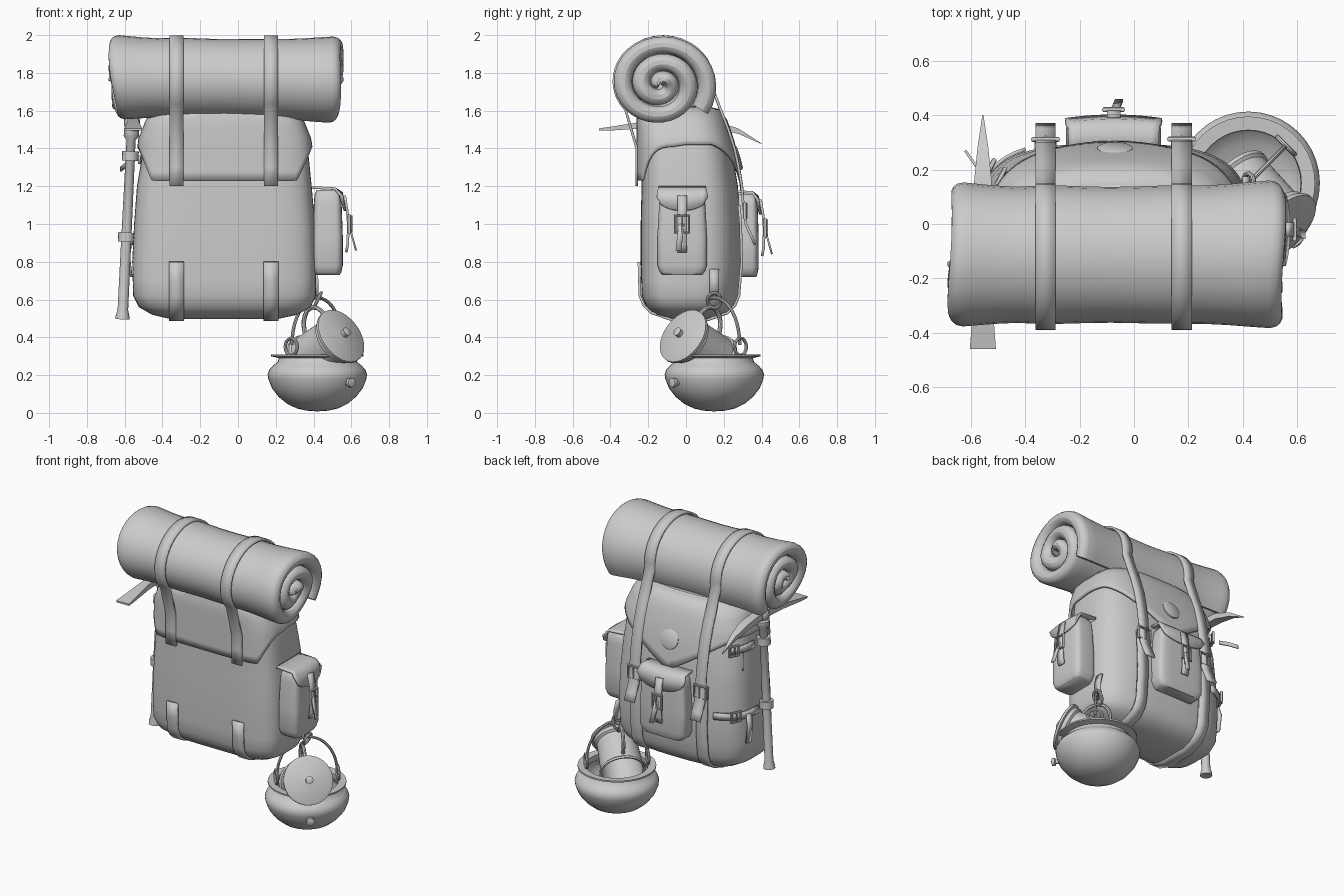
import bpy, bmesh, math
from math import sin, cos, pi, radians
from mathutils import Vector, Matrix

old = bpy.data.objects.get("Cube")
if old:
    bpy.data.objects.remove(old, do_unlink=True)

grey = bpy.data.materials.new("plain_grey")
grey.use_nodes = True
grey.diffuse_color = (0.6, 0.6, 0.6, 1)
grey.node_tree.nodes["Principled BSDF"].inputs["Base Color"].default_value = (0.6, 0.6, 0.6, 1)


def finish(ob, frame=None, angle=40):
    """Link, place, colour and smooth one part."""
    bpy.context.collection.objects.link(ob)
    ob.data.materials.append(grey)
    ob.matrix_world = frame or Matrix()
    bpy.ops.object.select_all(action='DESELECT')
    bpy.context.view_layer.objects.active = ob
    ob.select_set(True)
    if ob.type == 'CURVE':
        bpy.ops.object.convert(target='MESH')
        ob = bpy.context.object
    bpy.ops.object.shade_smooth_by_angle(angle=radians(angle))
    return ob


def grid(name, rows, closed=False, caps=False, thick=0, frame=None, angle=40):
    """Skin a list of equal rows of points."""
    bm = bmesh.new()
    vs = [[bm.verts.new(p) for p in row] for row in rows]
    n = len(rows[0])
    for a, b in zip(vs, vs[1:]):
        for i in range(n if closed else n - 1):
            j = (i + 1) % n
            bm.faces.new((a[i], a[j], b[j], b[i]))
    if caps:
        bm.faces.new(vs[0][::-1])
        bm.faces.new(vs[-1])
    bmesh.ops.recalc_face_normals(bm, faces=bm.faces)
    me = bpy.data.meshes.new(name)
    bm.to_mesh(me)
    bm.free()
    ob = bpy.data.objects.new(name, me)
    if thick:
        mod = ob.modifiers.new("thickness", 'SOLIDIFY')
        mod.thickness, mod.offset = thick, 0
    return finish(ob, frame, angle)


def ribbon(name, path, axis, width, thick=0.014, frame=None):
    side = Vector(axis) * width / 2
    return grid(name, [[Vector(p) - side, Vector(p) + side] for p in path], thick=thick, frame=frame)


def lathe(name, profile, frame=None, seg=32, angle=40):
    rows = [[(r * cos(2 * pi * i / seg), r * sin(2 * pi * i / seg), z) for i in range(seg)]
            for r, z in profile]
    return grid(name, rows, True, True, frame=frame, angle=angle)


def tube(name, pts, radius, cyclic=False, frame=None):
    cu = bpy.data.curves.new(name, 'CURVE')
    cu.dimensions, cu.bevel_depth, cu.bevel_resolution, cu.use_fill_caps = '3D', radius, 2, True
    sp = cu.splines.new('POLY')
    sp.points.add(len(pts) - 1)
    for p, co in zip(sp.points, pts):
        p.co = (*co, 1)
    sp.use_cyclic_u = cyclic
    return finish(bpy.data.objects.new(name, cu), frame)


def aim(origin, direction):
    return Matrix.Translation(origin) @ Vector(direction).to_track_quat('Z', 'Y').to_matrix().to_4x4()


# Body cross-sections: z, x range, y range
SECTIONS = [(.497, -.36, .21, -.09, .15), (.52, -.455, .315, -.165, .215), (.56, -.525, .385, -.21, .257),
            (.62, -.555, .412, -.235, .28), (.8, -.56, .415, -.24, .295), (1.0, -.55, .408, -.24, .29),
            (1.2, -.535, .39, -.235, .275), (1.35, -.51, .375, -.235, .25), (1.45, -.5, .36, -.235, .225),
            (1.55, -.46, .32, -.235, .19), (1.62, -.38, .25, -.22, .14)]


def section(z):
    z = min(max(z, SECTIONS[0][0]), SECTIONS[-1][0])
    for a, b in zip(SECTIONS, SECTIONS[1:]):
        if z <= b[0]:
            t = (z - a[0]) / (b[0] - a[0])
            x0, x1, y0, y1 = [p + (q - p) * t for p, q in zip(a[1:], b[1:])]
            return (x0 + x1) / 2, (x1 - x0) / 2, (y0 + y1) / 2, (y1 - y0) / 2


def body_point(angle, z, off=0):
    cx, hx, cy, hy = section(z)
    c, s = cos(angle), sin(angle)
    n = 3 if s > 0 else 4.5
    bend = lambda v: math.copysign(abs(v) ** (2 / n), v)
    return Vector((cx + (hx + off) * bend(c), cy + (hy + off) * bend(s), z))


def body_y(x, z, side, off=0.012):
    cx, hx, cy, hy = section(z)
    n = 3 if side > 0 else 4.5
    return cy + side * (hy * max(0, 1 - abs((x - cx) / hx) ** n) ** (1 / n) + off)


# Main sack
angles = [2 * pi * i / 128 for i in range(128)]
levels = sorted([s[0] for s in SECTIONS] + [.505, .54, .59, .7, .9, 1.1])
grid("pack_body", [[body_point(a, z) for a in angles] for z in levels], True, True, angle=60)


# Lid with a tapering front panel and a pointed back flap
def lid_edge(a):
    d = abs(body_point(a, 1.3).x + .07)
    if sin(a) < 0:
        return 1.23 + .18 * min(1, max(0, (d - .36) / .09))
    return min(1.42, 1.15 + .28 * d / .44)


rows = []
for k in range(9):
    rows.append([body_point(a, lid_edge(a) + (1.6 - lid_edge(a)) * k / 8, .02) for a in angles])
rows.append([body_point(a, 1.62, -.04) for a in angles])
grid("pack_lid", rows, True, thick=.016, angle=60)
lathe("lid_badge", [(.065, -.02), (.065, .004), (.055, .01), (.002, .012)],
      aim((-.07, body_y(-.07, 1.35, 1, .026), 1.35), (0, .17, .05)))

# Bedroll: a spiral band carried along x
TURNS, PITCH, STEPS = 2.75, .093, 90


def roll_row(x, fill):
    size = .915 + .08 * min(1, abs((x + .07) / .6)) ** 2.5 - (.02 if x < -.4 else 0)
    size += .006 * sin(x * 17)
    outer, inner = [], []
    for i in range(STEPS + 1):
        t = TURNS * i / STEPS
        a = -.6 + 2 * pi * (TURNS - t)
        half = PITCH * .485 * fill
        mid = .03 + PITCH * t - PITCH * .485
        for lst, rad in ((outer, max(mid + half, .012)), (inner, max(mid - half, .004))):
            dx = .015 * sin(a) * (x / .6) + .01 * sin(2 * a + x)
            lst.append((x + dx, -.136 + 1.08 * rad * size * cos(a), 1.747 + rad * size * sin(a) - .012 * x))
    return outer + inner[::-1]


ends = [(.0, .25), (.008, .6), (.022, .85), (.045, 1)]
stations = [(-.665 + e, f) for e, f in ends]
stations += [(-.59 + i * .085, 1) for i in range(13)]
stations += [(.54 - e, f) for e, f in ends[::-1]]
ob = grid("bedroll", [roll_row(x, f) for x, f in stations], True, angle=60)
bm = bmesh.new()
bm.from_mesh(ob.data)
bm.verts.ensure_lookup_table()
count = 2 * STEPS + 2
for base in (0, len(bm.verts) - count):
    for i in range(STEPS):
        bm.faces.new([bm.verts[base + j] for j in (i, i + 1, count - 2 - i, count - 1 - i)])
bmesh.ops.recalc_face_normals(bm, faces=bm.faces)
bm.to_mesh(ob.data)
bm.free()
lathe("bedroll_core", [(.15, -.55), (.15, .55)], aim((-.06, -.125, 1.755), (1, 0, 0)))


def buckle(name, frame, w=.047, h=.04):
    corners = [(-w, 0, -h), (w, 0, -h), (w, 0, h), (-w, 0, h)]
    tube(name + "_frame", corners, .009, True, frame)
    tube(name + "_pin", [(0, .01, -h), (0, .01, h)], .005, False, frame)


# Long straps over the roll and under the sack
for name, x in (("right", -.325), ("left", .175)):
    top = [(x, body_y(x, z, -1, .03), z) for z in (1.2, 1.3, 1.4)]
    for i in range(25):
        a = pi + .7 - (pi + .85) * i / 24
        top.append((x, -.12 + .262 * cos(a), 1.757 + .234 * sin(a)))
    top += [(x, body_y(x, z, 1, .034), z) for z in (1.55, 1.5, 1.4, 1.3, 1.2, 1.1)]
    top += [(x, body_y(x, 1.0, 1, .04), 1.0), (x, body_y(x, .94, 1, .065), .94), (x, body_y(x, .89, 1, .085), .89)]
    ribbon(name + "_roll_strap", top, (1, 0, 0), .075)
    low = [(x, body_y(x, z, -1), z) for z in (.8, .7, .62, .57, .53)]
    low += [(x, -.08, .494), (x, .12, .494)]
    low += [(x, body_y(x, z, 1), z) for z in (.53, .57, .62, .7, .8, .9, 1.0, 1.1)]
    ribbon(name + "_base_strap", low, (1, 0, 0), .08)
    buckle(name + "_strap_buckle", Matrix.Translation((x, body_y(x, 1.07, 1, .04), 1.07)))


# Pockets, built facing +y and then turned into place
def pocket(name, frame, w, d, h):
    rows = []
    for z, k in ((0, .8), (.015, .9), (.05, 1), (.2, 1), (h - .08, .92), (h - .04, .88), (h - .01, .75)):
        row = []
        for i in range(40):
            a = 2 * pi * i / 40
            c, s = cos(a), sin(a)
            row.append((w / 2 * k * math.copysign(abs(c) ** .4, c), d / 2 * k * math.copysign(abs(s) ** .4, s), z))
        rows.append(row)
    grid(name + "_bag", rows, True, True, frame=frame, angle=60)
    us = [i / 6 for i in range(-6, 7)]
    drop = lambda u: .045 + .075 * (1 - u * u) ** .5
    flap = [[(u * w * .47, -d * .5, h + .003) for u in us], [(u * w * .48, d * .25, h - .003) for u in us],
            [(u * w * .5, d * (.46 - .1 * u * u), h - .025) for u in us],
            [(u * w * .51, d * (.58 - .1 * u * u), h - drop(u)) for u in us]]
    grid(name + "_flap", flap, thick=.014, frame=frame, angle=60)
    y = d / 2
    ribbon(name + "_strap", [(0, y + .01, h - .04), (0, y + .024, h - .13), (0, y + .03, h - .2),
                             (0, y + .025, h - .3), (0, y + .018, h - .34)], (1, 0, 0), .05, frame=frame)
    ribbon(name + "_loose_end", [(0, y + .025, h - .17), (.01, y + .045, h - .24), (.02, y + .07, h - .33)],
           (1, 0, 0), .03, .01, frame)
    buckle(name + "_buckle", frame @ Matrix.Translation((0, y + .035, h - .19)), .036, .045)


pocket("back_pocket", Matrix.Translation((-.075, .32, .72)), .35, .13, .45)
pocket("side_pocket", Matrix.Translation((.475, -.02, .73)) @ Matrix.Rotation(-pi / 2, 4, 'Z'), .265, .16, .46)

# Ice axe on the right side
foot, head = Vector((-.612, -.03, .495)), Vector((-.56, -.03, 1.57))
lathe("axe_handle", [(.038, 0), (.036, .02), (.028, .05), (.027, .4), (.024, .95), (.04, .97), (.04, 1.0),
                     (.03, 1.01), (.042, 1.03), (.042, 1.06), (.03, 1.075)], aim(foot, head - foot), 16)
blade = [(-.46, 1.5, .048, .006), (-.38, 1.507, .042, .011), (-.22, 1.525, .03, .018), (-.03, 1.54, .028, .025),
         (.16, 1.525, .032, .02), (.28, 1.49, .02, .014), (.4, 1.425, .002, .002)]
grid("axe_head", [[(-.555 + sx * w, y, z + sz * t) for sx, sz in ((-1, -1), (1, -1), (1, 1), (-1, 1))]
                  for y, z, w, t in blade], True, True, angle=30)
for name, z, reach in (("upper", 1.36, 5), ("lower", .93, 8)):
    centre = foot.lerp(head, (z - foot.z) / (head.z - foot.z))
    lathe(name + "_axe_loop", [(.03, -.025), (.044, -.025), (.044, .025), (.03, .025)], aim(centre, head - foot), 16)
    wrap = [body_point(pi * (1 - .04 * i), z - .02, .012) for i in range(reach + 1)]
    ribbon(name + "_axe_strap", wrap, (0, 0, 1), .045)
    spot = body_point(pi * .83, z - .02, .02)
    buckle(name + "_axe_buckle", Matrix.Translation(spot) @ Matrix.Rotation(pi * .35, 4, 'Z'), .03, .032)
ribbon("axe_strap_loose_end", [(-.55, .17, 1.34), (-.585, .22, 1.32), (-.62, .27, 1.29)], (0, 0, 1), .025, .01)
ribbon("axe_strap_hanging_end", [(-.56, .12, .91), (-.58, .13, .84), (-.565, .13, .72)], (0, 1, 0), .045)

# Cooking pot with bail, ears and knob
pot = Vector((.42, .15, 0))
lathe("cooking_pot", [(.002, .008), (.06, .012), (.11, .024), (.16, .048), (.205, .085), (.24, .13), (.26, .18),
                      (.263, .205), (.254, .23), (.235, .25), (.21, .27), (.204, .29), (.245, .3), (.245, .31),
                      (.195, .307), (.192, .27), (.235, .24), (.25, .2), (.228, .13), (.15, .06), (.002, .025)],
      Matrix.Translation(pot), 40, 60)
lathe("pot_knob", [(.014, -.03), (.014, .02), (.025, .025), (.025, .045), (.002, .05)],
      aim(pot + Vector((.155, -.19, .16)), (1, -1.2, 0)), 12)
diag = Vector((1, 1, 0)).normalized()
tube("pot_bail", [pot + diag * .19 * cos(pi * i / 20) + Vector((0, 0, .36 + .25 * sin(pi * i / 20)))
                  for i in range(21)], .009)
for name, s in (("front", -1), ("back", 1)):
    hub = pot + diag * .195 * s + Vector((0, 0, .35))
    across = Vector((0, 0, 1)).cross(diag)
    tube(name + "_pot_ear", [hub + .045 * (across * cos(pi * i / 8) + Vector((0, 0, sin(pi * i / 8))))
                             for i in range(16)], .009, True)

# Hollow mug leaning mouth-down in the pot, its broad end facing out and up
axis = Vector((.624, -.624, .47))
end = Vector((.55, -.02, .41))
lathe("mug", [(.002, -.06), (.115, -.06), (.13, -.28), (.144, -.285), (.144, -.27), (.134, -.26), (.126, -.06),
              (.14, -.05), (.14, -.025), (.156, -.02), (.156, -.005), (.14, .002), (.06, .014), (.022, .02),
              (.02, .03), (.024, .045), (.002, .052)], aim(end, axis), 36)
up = Vector((-.33, .33, .88))
tube("mug_handle", [end + axis * (.09 * cos(pi * i / 12) - .15) + up * (.12 + .12 * sin(pi * i / 12))
                    for i in range(13)], .012)

# Hanging tab and clip
ribbon("hanging_tab", [(.405, .15, .76), (.42, .15, .7), (.42, .15, .62)], (0, 1, 0), .05)
tube("hanging_clip", [(.42 + .02 * sin(pi * i / 8), .15 + .035 * cos(pi * i / 8), .595 + .04 * sin(pi * i / 8))
                      for i in range(16)], .009, True)
